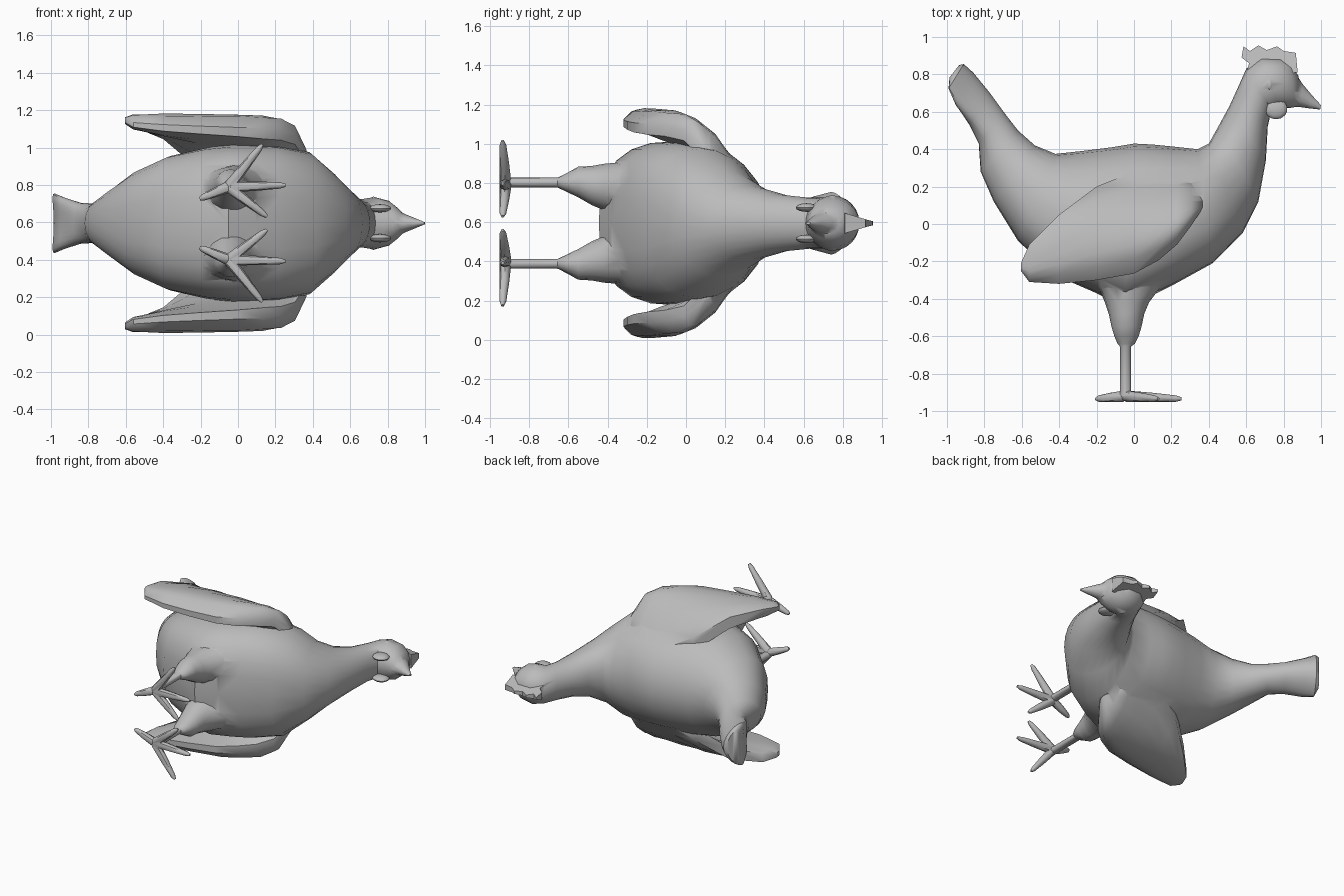
import bpy, bmesh, math
from mathutils import Vector

if "Cube" in bpy.data.objects:
    bpy.data.objects.remove(bpy.data.objects["Cube"], do_unlink=True)

MID = 0.595  # height of the symmetry plane: the bird lies on its side

grey = bpy.data.materials.new("plain grey")
grey.use_nodes = True
COLOUR = (0.5, 0.5, 0.5, 1)
grey.diffuse_color = COLOUR
grey.node_tree.nodes["Principled BSDF"].inputs["Base Color"].default_value = COLOUR


def finish(name, bm, mirror=False):
    bmesh.ops.triangulate(bm, faces=[f for f in bm.faces if len(f.verts) > 4])
    bmesh.ops.recalc_face_normals(bm, faces=bm.faces)
    mesh = bpy.data.meshes.new(name)
    bm.to_mesh(mesh)
    bm.free()
    mesh.materials.append(grey)
    ob = bpy.data.objects.new(name, mesh)
    ob.location.z = MID
    bpy.context.collection.objects.link(ob)
    if mirror:
        mod = ob.modifiers.new("mirror", 'MIRROR')
        mod.use_axis = (False, False, True)
        mod.use_mirror_merge = False
    return ob


def loft(bm, rings):
    rows = [[bm.verts.new(p) for p in ring] for ring in rings]
    n = len(rows[0])
    for a, b in zip(rows, rows[1:]):
        for i in range(n):
            j = (i + 1) % n
            bm.faces.new((a[i], a[j], b[j], b[i]))
    bm.faces.new(rows[0])
    bm.faces.new(rows[-1])


def oval(centre, u, v, n=24, sag=0.0, power=1.0):
    """Ring with half axes u, v; sag lowers its widest part, power < 1 squares its lower half."""
    c, u, v = Vector(centre), Vector(u), Vector(v)
    ring = []
    for i in range(n):
        a = math.tau * i / n
        co, si = math.cos(a), math.sin(a)
        if co < 0:
            co = -abs(co) ** power
            si = math.copysign(abs(si) ** power, si)
        ring.append(c + u * (co - sag * si * si) + v * si)
    return ring


def profile_ring(tx, ty, bx, by, w, sag=0.0, power=1.0, n=24):
    """Cross-section spanning a back point and a belly point, with half width w."""
    t, b = Vector((tx, ty, 0)), Vector((bx, by, 0))
    return oval((t + b) / 2, (t - b) / 2, (0, 0, w), n, sag, power)


# Body, from tail tip to face
body_rings = [
    (-.935, .85, -.985, .785, .12, .7), (-.91, .855, -.985, .735, .16, .9),
    (-.86, .81, -.95, .64, .14, .7), (-.77, .70, -.88, .53, .11, .4),
    (-.69, .59, -.83, .43, .105, .1), (-.62, .50, -.82, .28, .13),
    (-.53, .42, -.75, .12, .19, 0, .9), (-.42, .375, -.62, -.09, .28, .03, .82),
    (-.28, .39, -.43, -.27, .36, .05, .78), (-.12, .41, -.2, -.37, .405, .05, .78),
    (.0, .43, -.05, -.445, .42, .05, .78), (.1, .425, .1, -.38, .42, .05, .78),
    (.2, .415, .22, -.32, .415, .05, .78), (.34, .40, .42, -.21, .38, .05, .82),
    (.40, .43, .58, -.05, .27, 0, .88), (.45, .52, .665, .12, .19, 0, .95),
    (.51, .63, .705, .34, .145), (.56, .74, .715, .52, .13),
    (.60, .83, .735, .61, .13), (.68, .885, .78, .615, .14),
    (.78, .885, .83, .62, .12), (.84, .85, .86, .625, .085),
    (.88, .79, .88, .635, .055),
]
bm = bmesh.new()
loft(bm, [profile_ring(*s) for s in body_rings])
body = finish("hen", bm)
parts = []

# Beak
bm = bmesh.new()
loft(bm, [profile_ring(*s, n=12) for s in (
    (.85, .83, .83, .625, .075), (.90, .75, .89, .625, .048),
    (.95, .69, .94, .618, .028), (1.0, .635, .995, .612, .006))])
parts.append(finish("beak", bm))

# Comb: serrated plate, thinner along its teeth
outline = [(.60, .80), (.615, .86), (.575, .89), (.585, .95), (.62, .925), (.665, .955),
           (.71, .93), (.765, .95), (.80, .925), (.865, .915), (.875, .81), (.75, .80)]
bm = bmesh.new()
loft(bm, [[Vector((x, y, s * (.01 + max(0, .95 - y) * .3))) for x, y in outline]
          for s in (-1, 1)])
parts.append(finish("comb", bm))


def blob(name, centre, size):
    bm = bmesh.new()
    bmesh.ops.create_uvsphere(bm, u_segments=14, v_segments=8, radius=1)
    bmesh.ops.scale(bm, vec=size, verts=bm.verts)
    bmesh.ops.translate(bm, vec=centre, verts=bm.verts)
    parts.append(finish(name, bm, mirror=True))


blob("wattles", (.76, .615, .08), (.06, .055, .022))
blob("eyes", (.725, .745, .13), (.016, .028, .012))


# Wings: thick curved shells hanging off the shoulders
def flare(y):
    pts = [(-.35, .575), (-.2, .588), (-.05, .575), (.05, .535), (.15, .455), (.22, .355), (.3, .26)]
    for (y0, z0), (y1, z1) in zip(pts, pts[1:]):
        if y <= y1:
            return z0 + (z1 - z0) * (y - y0) / (y1 - y0)


def wing_ring(x, top, low, inset, thick, n=8):
    outer, inner = [], []
    for i in range(n):
        u = i / (n - 1)
        y = low + (top - low) * u
        z = flare(y) - inset
        bevel = {0: .5, 1: .1}.get(i, 0)  # rounded lower rim
        outer.append(Vector((x, y, z - thick * bevel)))
        inner.append(Vector((x, y, z - thick * (.85 + .3 * math.sin(math.pi * u)))))
    return outer + inner[::-1]


bm = bmesh.new()
loft(bm, [wing_ring(*s) for s in (
    (-.605, -.21, -.25, .02, .03), (-.56, -.11, -.31, .005, .07),
    (-.4, .05, -.32, 0, .1), (-.2, .20, -.30, 0, .12), (0, .28, -.265, 0, .14),
    (.13, .28, -.195, 0, .16), (.23, .26, -.11, 0, .16),
    (.305, .22, -.01, .01, .15), (.365, .15, .08, .1, .1))])
parts.append(finish("wings", bm, mirror=True))

# Thighs and shanks
leg = [(-.26, -.23, .18, .19, .15), (-.34, -.19, .14, .185, .125),
       (-.42, -.155, .08, .185, .118), (-.48, -.135, .055, .192, .1),
       (-.55, -.12, .04, .21, .078), (-.6, -.105, .025, .208, .052),
       (-.64, -.088, .005, .207, .032),
       (-.655, -.075, -.015, .207, .025), (-.92, -.075, -.015, .207, .025)]
bm = bmesh.new()
loft(bm, [oval(((a + b) / 2, y, z), ((b - a) / 2, 0, 0), (0, 0, w), 16)
          for y, a, b, z, w in leg])
parts.append(finish("legs", bm, mirror=True))

# Toes: tapered spokes from the ankle
ankle = Vector((-.05, -.92, .195))
for name, x, z in (("front_toes", .255, .203), ("outer_toes", .13, .42),
                   ("inner_toes", .155, .035), ("back_toes", -.205, .13)):
    tip = Vector((x, -.935, z))
    side = (tip - ankle).cross(Vector((0, 1, 0))).normalized()
    bm = bmesh.new()
    loft(bm, [oval(ankle.lerp(tip, t), (0, r, 0), side * r, 8)
              for t, r in ((-.06, .02), (.05, .03), (.5, .025), (.9, .017), (1, .008))])
    parts.append(finish(name, bm, mirror=True))

# Weld every part into one continuous skin
for part in parts:
    weld = body.modifiers.new(part.name, 'BOOLEAN')
    weld.operation = 'UNION'
    weld.solver = 'EXACT'
    weld.object = part
bpy.ops.object.select_all(action='DESELECT')
body.select_set(True)
bpy.context.view_layer.objects.active = body
bpy.ops.object.convert(target='MESH')
for part in parts:
    bpy.data.objects.remove(part, do_unlink=True)
bpy.ops.object.shade_smooth_by_angle(angle=math.radians(45))
